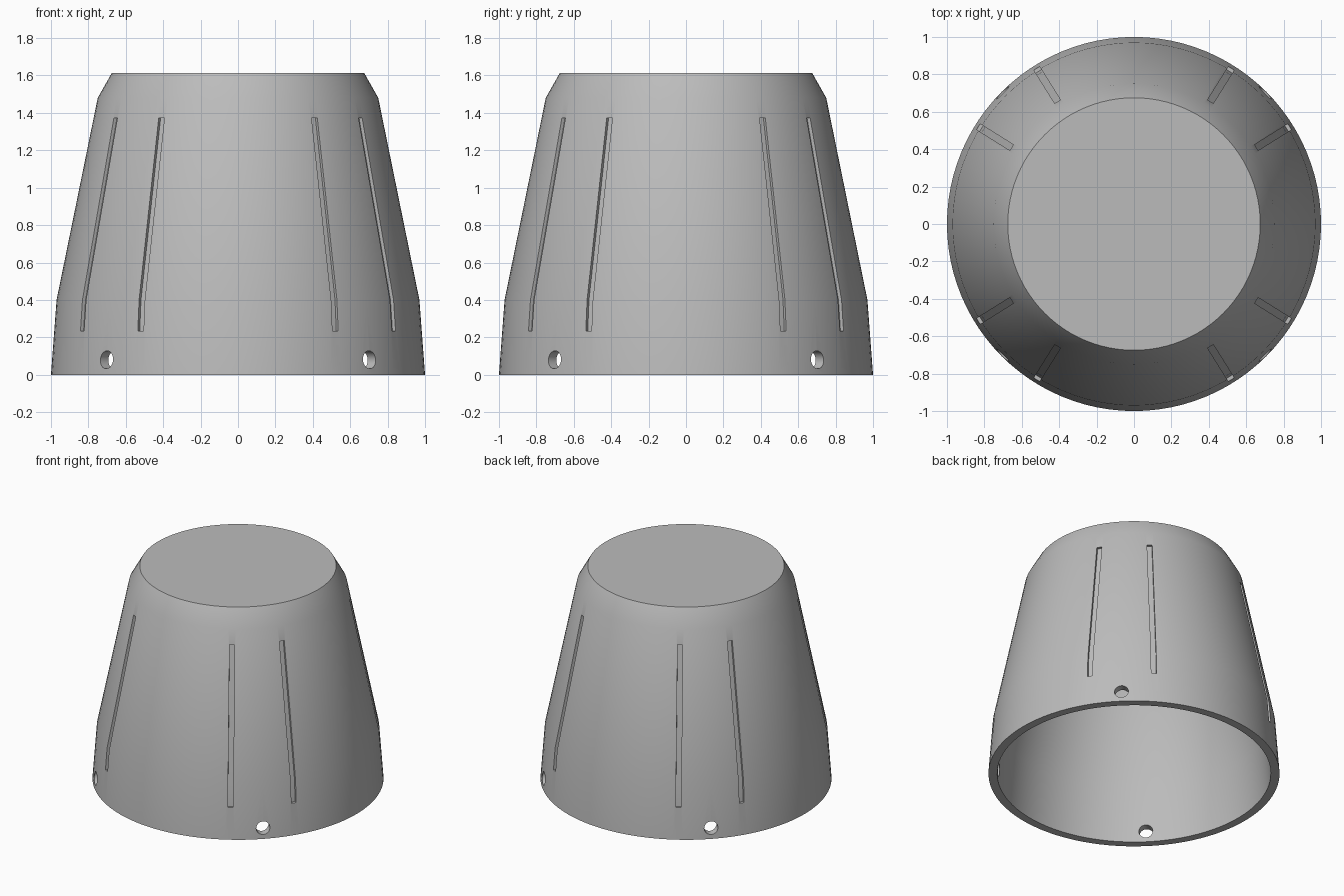
import bpy, bmesh, math
from mathutils import Matrix, Vector

if "Cube" in bpy.data.objects:
    bpy.data.objects.remove(bpy.data.objects["Cube"], do_unlink=True)

SEGMENTS = 96
OUTER = [(1.0, 0.0), (0.97, 0.4), (0.75, 1.48), (0.675, 1.613)]
INNER = [(0.62, 1.55), (0.69, 1.45), (0.91, 0.4), (0.94, 0.0)]


def finish(bm, name):
    bmesh.ops.recalc_face_normals(bm, faces=bm.faces)
    mesh = bpy.data.meshes.new(name)
    bm.to_mesh(mesh)
    bm.free()
    obj = bpy.data.objects.new(name, mesh)
    bpy.context.collection.objects.link(obj)
    return obj


def outer_radius(z):
    for (r0, z0), (r1, z1) in zip(OUTER, OUTER[1:]):
        if z <= z1:
            return r0 + (r1 - r0) * (z - z0) / (z1 - z0)


# Hollow tapered shell, closed on top and open below
bm = bmesh.new()
rings = []
for r, z in OUTER + INNER:
    angles = [math.tau * i / SEGMENTS for i in range(SEGMENTS)]
    rings.append([bm.verts.new((r * math.cos(a), r * math.sin(a), z)) for a in angles])
top = len(OUTER) - 1
bm.faces.new(rings[top])
bm.faces.new(rings[top + 1])
for k in range(len(rings)):
    if k == top:
        continue
    a, b = rings[k], rings[(k + 1) % len(rings)]
    for i in range(SEGMENTS):
        j = (i + 1) % SEGMENTS
        bm.faces.new((a[i], a[j], b[j], b[i]))
cap = finish(bm, "cap_shell")

# Cutters: paired shallow grooves that follow the wall, and drilled holes
bm = bmesh.new()
DEPTH, HALF_WIDTH = 0.02, 0.018
levels = (0.235, 0.4, 1.372)
outline = [(outer_radius(z) - DEPTH, z) for z in levels]
outline += [(outer_radius(z) + 0.1, z) for z in reversed(levels)]
for quarter in range(4):
    for offset in (32, 58):
        turn = Matrix.Rotation(math.radians(90 * quarter + offset), 3, "Z")
        sides = [[bm.verts.new(turn @ Vector((r, y, z))) for r, z in outline]
                 for y in (-HALF_WIDTH, HALF_WIDTH)]
        for side in sides:
            bm.faces.new(side)
        for i in range(len(outline)):
            j = (i + 1) % len(outline)
            bm.faces.new((sides[0][i], sides[0][j], sides[1][j], sides[1][i]))
    place = (Matrix.Rotation(math.radians(90 * quarter + 45), 4, "Z")
             @ Matrix.Translation((0.97, 0, 0.08))
             @ Matrix.Rotation(math.pi / 2, 4, "Y"))
    bmesh.ops.create_cone(bm, cap_ends=True, segments=32, radius1=0.048,
                          radius2=0.048, depth=0.3, matrix=place)
cutter = finish(bm, "groove_and_hole_cutter")
cutter.hide_render = True

# Cut the shell, then drop the helper
cut = cap.modifiers.new("grooves_and_holes", "BOOLEAN")
cut.operation = "DIFFERENCE"
cut.solver = "EXACT"
cut.object = cutter
bpy.ops.object.select_all(action="DESELECT")
bpy.context.view_layer.objects.active = cap
cap.select_set(True)
bpy.ops.object.modifier_apply(modifier=cut.name)
bpy.data.objects.remove(cutter, do_unlink=True)

# Single grey finish
grey = bpy.data.materials.new("plain_grey")
grey.use_nodes = True
colour = (0.5, 0.5, 0.5, 1)
grey.diffuse_color = colour
grey.node_tree.nodes["Principled BSDF"].inputs["Base Color"].default_value = colour
cap.data.materials.clear()
cap.data.materials.append(grey)
for face in cap.data.polygons:
    face.material_index = 0
bpy.ops.object.shade_smooth_by_angle(angle=math.radians(30))
